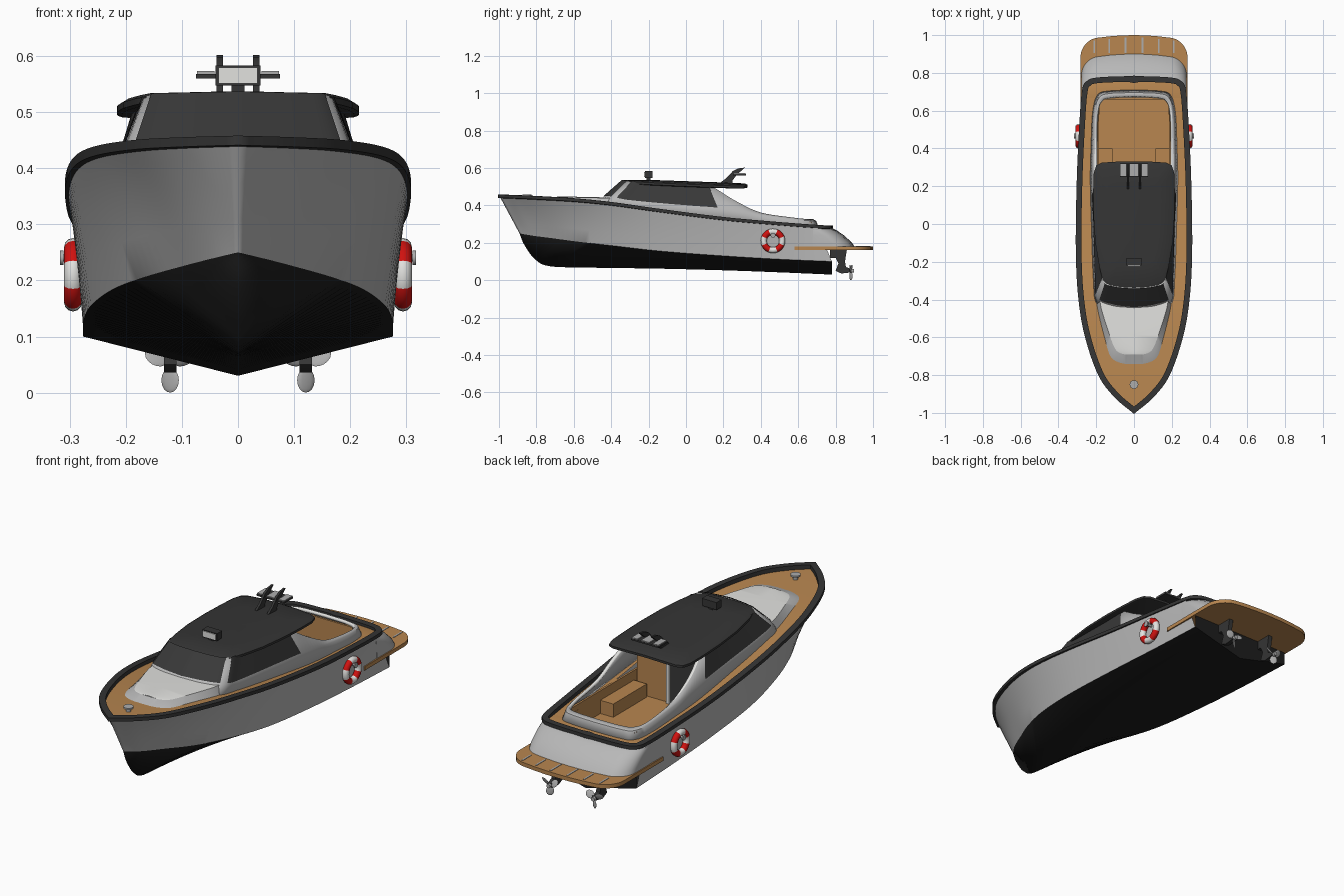
import bpy, bmesh, math
from mathutils import Vector as V

if "Cube" in bpy.data.objects:
    bpy.data.objects.remove(bpy.data.objects["Cube"])

def mat(name, r, g, b):
    m = bpy.data.materials.new(name)
    m.diffuse_color = (r, g, b, 1)
    m.use_nodes = True
    m.node_tree.nodes["Principled BSDF"].inputs["Base Color"].default_value = m.diffuse_color
    return m

GREY = mat("hull_grey", .48, .48, .48)
WHITE = mat("deck_white", .76, .76, .74)
TEAK = mat("teak", .48, .24, .08)
DARK = mat("dark_trim", .035, .035, .035)
BLACK = mat("bottom_black", .013, .013, .013)
GLASS = mat("dark_glass", .04, .04, .04)
RED = mat("ring_red", .62, .006, .005)
METAL = mat("metal", .42, .42, .42)

def finish(name, bm, mats, mirror=False, ref=(0, 0, .25), angle=35):
    """Clean the mesh, point normals away from ref, make the object."""
    bmesh.ops.remove_doubles(bm, verts=bm.verts, dist=1e-4)
    bmesh.ops.recalc_face_normals(bm, faces=bm.faces)
    if sum(f.calc_area() * f.normal.dot(f.calc_center_median() - V(ref)) for f in bm.faces) < 0:
        bmesh.ops.reverse_faces(bm, faces=bm.faces)
    me = bpy.data.meshes.new(name)
    bm.to_mesh(me)
    bm.free()
    for m in mats:
        me.materials.append(m)
    ob = bpy.data.objects.new(name, me)
    bpy.context.collection.objects.link(ob)
    bpy.ops.object.select_all(action='DESELECT')
    ob.select_set(True)
    bpy.context.view_layer.objects.active = ob
    bpy.ops.object.shade_smooth_by_angle(angle=math.radians(angle))
    if mirror:
        ob.modifiers.new("mirror", 'MIRROR').merge_threshold = .0005
    return ob

def cat(keys, t):
    """Smooth curve through the keys at parameter t."""
    k = [V(p) for p in keys]
    i = min(int(t), len(k) - 2)
    f = t - i
    b, c = k[i], k[i + 1]
    a = k[i - 1] if i else 2 * b - c
    d = k[i + 2] if i + 2 < len(k) else 2 * c - b
    return .5 * (2 * b + (c - a) * f + (2 * a - 5 * b + 4 * c - d) * f * f + (3 * b - a - 3 * c + d) * f ** 3)

def curve(keys, n=6):
    return [cat(keys, i / n) for i in range((len(keys) - 1) * n + 1)]

def skin(lines, rows=None, closed=False, caps=False):
    """Quads between neighbouring lines; rows gives a material per strip."""
    bm = bmesh.new()
    vs = [[bm.verts.new(p) for p in l] for l in lines]
    n = len(lines[0])
    for r, (a, b) in enumerate(zip(vs, vs[1:])):
        for i in range(n if closed else n - 1):
            j = (i + 1) % n
            f = bm.faces.new((a[i], a[j], b[j], b[i]))
            f.material_index = rows[r] if rows else 0
    if caps:
        bm.faces.new(vs[0])
        bm.faces.new(vs[-1])
    return bm

def box(name, x0, x1, y0, y1, z0, z1, m, mirror=False):
    rings = [[(x0, y0, z), (x1, y0, z), (x1, y1, z), (x0, y1, z)] for z in (z0, z1)]
    c = ((x0 + x1) / 2, (y0 + y1) / 2, (z0 + z1) / 2)
    return finish(name, skin(rings, closed=True, caps=True), [m], mirror, c)

def prism(name, pts, x0, x1, m):
    """Side profile (y, z) extruded along x, mirrored."""
    bm = skin([[(x, y, z) for y, z in pts] for x in (x0, x1)], closed=True, caps=True)
    return finish(name, bm, [m], True, ((x0 + x1) / 2, pts[0][0], pts[0][1]))

def lathe(name, c, r, d, axis, m, mirror=False):
    bm = bmesh.new()
    bmesh.ops.create_cone(bm, cap_ends=True, segments=20, radius1=r, radius2=r, depth=d)
    q = V((0, 0, 1)).rotation_difference(V(axis))
    for v in bm.verts:
        v.co = q @ v.co + V(c)
    return finish(name, bm, [m], mirror, c)

# Hull: sheer, chine and keel lines
S = [(0, -1, .455), (.10, -.915, .452), (.185, -.8, .447), (.255, -.6, .435), (.29, -.4, .415),
     (.304, -.15, .38), (.30, .2, .335), (.287, .5, .308), (.272, .70, .293)]
W = [(0, -.89, .25), (.05, -.82, .238), (.1, -.72, .225), (.17, -.57, .205), (.225, -.38, .183),
     (.262, -.13, .155), (.275, .2, .13), (.276, .5, .112), (.276, .78, .10)]
K = [(0, -.89, .25), (0, -.865, .19), (0, -.81, .115), (0, -.73, .075), (0, -.5, .067),
     (0, -.15, .062), (0, .2, .053), (0, .5, .042), (0, .78, .03)]
s, w, k = curve(S), curve(W), curve(K)
lines = [k, w]
for v in (.3, .6, .82, 1):
    row = []
    for i, (a, b) in enumerate(zip(w, s)):
        p = a.lerp(b, v)
        p.x = a.x + (b.x - a.x) * (v - .7 * (1 - i / (len(s) - 1)) * v * (1 - v))
        row.append(p)
    lines.append(row)
finish("hull", skin(lines, [1, 0, 0, 0, 0]), [GREY, BLACK], True, (0, 0, .3), 30)
finish("hull_end", skin([[(0, .78, .03), (.276, .78, .10)], [(0, .78, .165), (.276, .78, .165)]]),
       [BLACK], True, (0, .5, .1))

# Rail around the sheer and across the stern
path = curve(S + [(.248, .752, .29), (.19, .772, .29), (0, .78, .29)])
prof = [(.004, -.014), (.004, .003), (-.026, .003), (-.026, -.02)]
rail = [[] for _ in prof]
for i, p in enumerate(path):
    t = path[min(i + 1, len(path) - 1)] - path[max(i - 1, 0)]
    n = V((t.y, -t.x, 0)).normalized()
    for l, (o, h) in zip(rail, prof):
        q = p + n * o + V((0, 0, h))
        if i in (0, len(path) - 1):
            q.x, q.y = 0, p.y + (o * 1.3 if i else -o * 1.3)
        l.append((max(q.x, 0), q.y, q.z))
finish("rail", skin(rail + rail[:1]), [DARK], True, (0, 0, .3))

# Teak deck, open over the cockpit
out = [V((max(p.x - .012, 0), p.y + .01, p.z - .017)) for p in s]
inn = [V((p.x * .68, p.y, p.z)) for p in out]
finish("side_deck", skin([out, inn]), [TEAK], True, (0, 0, -5))
fore = [p for p in inn if p.y < 0]
finish("fore_deck", skin([fore, [V((0, p.y, p.z)) for p in fore]]), [TEAK], True, (0, 0, -5))

# Rounded stern outlines for transom and platform
def stern(hw, y0, y1, r, bulge, z):
    half = [(hw, y0)] + [(hw - r + r * math.cos(a), y1 - r + r * math.sin(a))
                         for a in [i * math.pi / 16 for i in range(9)]]
    half += [((hw - r) * f, y1) for f in (.66, .33)]
    half = [(x, y - bulge * (x / hw) ** 2 * (y > y0)) for x, y in half]
    return [(x, y, z) for x, y in half] + [(0, y1, z)] + [(-x, y, z) for x, y in reversed(half)]

levels = [(.165, .91, .278), (.2, .888, .278), (.24, .845, .277), (.265, .808, .275), (.28, .778, .272)]
bm = skin([stern(h, .68, y, .08, .03, z) for z, y, h in levels], closed=True, caps=True)
bm.faces.ensure_lookup_table()
bm.faces[-1].material_index = 1
finish("transom", bm, [GREY, TEAK], ref=(0, .75, .22))
finish("swim_platform", skin([stern(.283, .58, 1, .085, .03, z) for z in (.162, .181)], closed=True, caps=True),
       [TEAK], ref=(0, .8, .17))
for x in (.045, .13, .21):
    box("platform_strip", x - .004, x + .004, .905, .992 - x * .1, .18, .183, METAL, True)

# Foredeck trunk with white top
tb = curve([(0, -.75, .425), (.07, -.742, .425), (.125, -.70, .425), (.16, -.6, .415), (.195, -.45, .40), (.2, -.36, .39)])
tt = curve([(0, -.69, .444), (.06, -.688, .444), (.1, -.66, .444), (.135, -.57, .443), (.175, -.44, .44), (.182, -.36, .438)])
tc = [V((0, p.y, p.z + .003)) for p in tt]
finish("foredeck_trunk", skin([tb, tt, tc], [0, 1]), [GREY, WHITE], True, (0, -.5, .3))

# Cabin sides and cockpit coaming as one shell
B = [(0, -.47, .41), (.12, -.46, .41), (.195, -.42, .39), (.21, -.3, .375), (.22, 0, .335), (.225, .19, .31),
     (.225, .3, .30), (.222, .4, .29), (.215, .58, .275), (.19, .68, .27), (.13, .70, .27), (0, .705, .27)]
L = [(0, -.435, .44), (.11, -.42, .44), (.187, -.385, .437), (.197, -.28, .42), (.205, 0, .395), (.213, .17, .382),
     (.213, .3, .36), (.21, .4, .343), (.203, .58, .32), (.18, .665, .312), (.125, .685, .312), (0, .69, .312)]
H = [(0, -.335, .528), (.10, -.325, .526), (.155, -.30, .525), (.16, -.2, .522), (.167, 0, .515), (.175, .12, .506),
     (.2, .26, .425), (.2, .4, .357), (.195, .58, .328), (.172, .65, .32), (.12, .67, .32), (0, .675, .32)]
ob = finish("cabin_and_coaming", skin([curve(B), curve(L), curve(H)]), [GREY, WHITE], True, (0, .1, .2))
so = ob.modifiers.new("thickness", 'SOLIDIFY')
so.thickness, so.offset, so.material_offset_rim = .016, 0, 1

# Windows as plates following the shell
def window(name, t0, t1, v0, v1):
    rows = []
    for v in (v0, v1):
        row = []
        for i in range(25):
            t = t0 + (t1 - t0) * i / 24
            p = cat(L, t).lerp(cat(H, t), v)
            n = (cat(L, t + .02) - cat(L, t)).cross(cat(H, t) - cat(L, t)).normalized()
            if n.dot(p - V((0, .1, .3))) < 0:
                n = -n
            q = p + n * .0115
            row.append(V((0 if t == 0 else q.x, q.y, q.z)))
        rows.append(row)
    finish(name, skin(rows), [GLASS], True, (0, .1, .3))
window("windscreen", 0, 1.82, .02, 1)
window("side_window", 2.2, 5, .02, 1)

# Roof
half = [(.0, -.345), (.07, -.342), (.13, -.332), (.165, -.30), (.185, -.22), (.205, -.1), (.215, .05), (.216, .18),
        (.213, .27), (.20, .31), (.17, .325), (.09, .33), (0, .33)]
loop = half + [(-x, y) for x, y in half[-2:0:-1]]
def roof_z(x, y):
    return .54 - .035 * max(0, y + .3) - .1 * max(0, -.3 - y) - .2 * x * x
rings = [[(x * c, y * c, roof_z(x * c, y * c) + h) for x, y in loop]
         for c, h in ((.02, -.022), (.96, -.022), (1, -.018), (1, -.007), (.95, -.001), (.6, 0), (.02, 0))]
finish("roof", skin(rings, closed=True, caps=True), [DARK], ref=(0, 0, .52))

# Cockpit well, side seats and cabin bulkhead
box("cockpit_floor", -.19, .19, .1, .67, .19, .2, TEAK)
box("cockpit_side", .185, .195, .1, .66, .19, .312, TEAK, True)
box("cockpit_back", -.19, .19, .66, .67, .19, .31, TEAK)
prism("side_seat", [(.14, .2), (.40, .2), (.40, .265), (.14, .265)], .115, .187, TEAK)
box("bulkhead", 0, .175, .12, .13, .2, .505, TEAK)
box("cabin_door", -.175, 0, .12, .13, .2, .505, GLASS)
box("door_post", -.008, .008, .125, .145, .2, .51, WHITE)

# Roof mast
prism("mast_fin", [(.17, .512), (.215, .545), (.25, .583), (.28, .598), (.315, .602), (.302, .59), (.275, .568),
                   (.25, .535), (.245, .508)], .027, .038, DARK)
box("mast_plate", -.075, .075, .25, .32, .56, .568, DARK)
box("mast_lamp", -.022, .022, .253, .318, .568, .573, METAL)
box("mast_side_lamp", .042, .073, .253, .318, .568, .573, METAL, True)

# Searchlight
box("searchlight", -.04, .04, -.22, -.18, .547, .583, DARK)
box("searchlight_lens", -.035, .035, -.224, -.22, .551, .579, WHITE)
box("searchlight_foot", -.012, .012, -.21, -.19, .53, .548, DARK)

# Bow bollard
lathe("bollard_post", (0, -.85, .438), .012, .024, (0, 0, 1), METAL)
lathe("bollard_cap", (0, -.85, .453), .023, .008, (0, 0, 1), METAL)

# Life rings with hooks
for sx in (-1, 1):
    bpy.ops.mesh.primitive_torus_add(major_radius=.0495, minor_radius=.016, major_segments=32, minor_segments=12,
                                     location=(sx * .294, .465, .21), rotation=(0, math.pi / 2, 0))
    ring = bpy.context.object
    ring.name = "life_ring"
    ring.data.materials.append(WHITE)
    ring.data.materials.append(RED)
    for f in ring.data.polygons:
        f.material_index = round(math.atan2(f.center.y, f.center.x) / (math.pi / 4)) % 2
    bpy.ops.object.shade_smooth_by_angle(angle=math.radians(40))
lathe("ring_hook", (.295, .465, .24), .006, .036, (1, 0, 0), METAL, True)
lathe("ring_hook_cap", (.314, .465, .24), .013, .006, (1, 0, 0), METAL, True)

# Stern drives and propellers
prism("drive_leg", [(.77, .162), (.86, .162), (.85, .10), (.855, .07), (.885, .06), (.885, .042), (.83, .036),
                    (.80, .05), (.815, .09), (.80, .12), (.77, .12)], .11, .132, DARK)
lathe("propeller_hub", (.121, .882, .05), .01, .03, (0, 1, 0), METAL, True)
for a in (0, 120, 240):
    bm = bmesh.new()
    bmesh.ops.create_uvsphere(bm, u_segments=12, v_segments=8, radius=1)
    c, n, tw = math.cos(math.radians(a)), math.sin(math.radians(a)), math.radians(30)
    for v in bm.verts:
        x, y, z = v.co.x * .018, v.co.y * .003, v.co.z * .022 - .028
        x, y = x * math.cos(tw) - y * math.sin(tw), x * math.sin(tw) + y * math.cos(tw)
        v.co = (x * c - z * n + .121, y + .882, x * n + z * c + .05)
    finish("propeller_blade", bm, [METAL], True, (.121 + .028 * n, .882, .05 - .028 * c))
